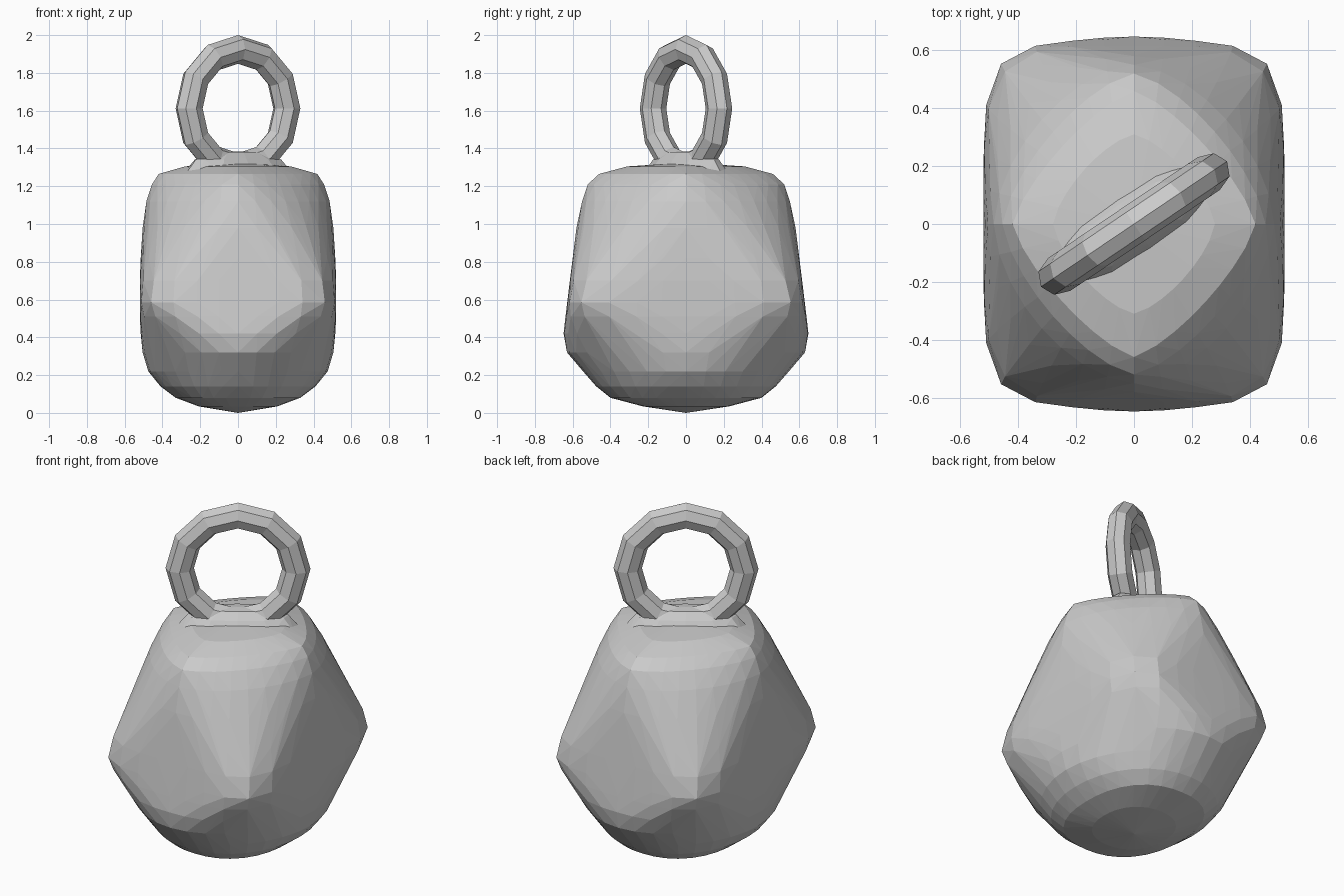
import bpy, bmesh, math

if "Cube" in bpy.data.objects:
    bpy.data.objects.remove(bpy.data.objects["Cube"])

SEG = 32
# Body levels: z, half width x, half width y, squareness (1 = diamond, high = box)
LEVELS = [
    (0.035, 0.21, 0.23, 2.2), (0.08, 0.33, 0.40, 2.3), (0.14, 0.41, 0.475, 2.1),
    (0.22, 0.475, 0.545, 1.95), (0.32, 0.505, 0.63, 2.0), (0.42, 0.515, 0.648, 2.6),
    (0.51, 0.52, 0.638, 4.0), (0.585, 0.52, 0.627, 5.6), (0.70, 0.52, 0.615, 4.5),
    (0.82, 0.515, 0.60, 3.0), (0.98, 0.505, 0.58, 2.1), (1.12, 0.485, 0.55, 1.65),
    (1.21, 0.455, 0.52, 1.42), (1.265, 0.42, 0.46, 1.3), (1.305, 0.28, 0.31, 1.4),
]


def stacked_hull(name, levels, seg, bottom, top):
    """Wrap a taut faceted skin over stacked superellipse rings."""
    bm = bmesh.new()
    for z, a, b, n in levels:
        for i in range(seg):
            t = 2 * math.pi * i / seg
            c, s = math.cos(t), math.sin(t)
            r = (abs(c) ** n + abs(s) ** n) ** (-1 / n)
            bm.verts.new((a * c * r, b * s * r, z))
    bm.verts.new((0, 0, bottom))
    bm.verts.new((0, 0, top))
    res = bmesh.ops.convex_hull(bm, input=bm.verts[:])
    # drop points that ended up inside the skin
    inside = {v for v in res["geom_interior"] if isinstance(v, bmesh.types.BMVert)}
    bmesh.ops.delete(bm, geom=list(inside), context='VERTS')
    bmesh.ops.recalc_face_normals(bm, faces=bm.faces)
    mesh = bpy.data.meshes.new(name)
    bm.to_mesh(mesh)
    bm.free()
    obj = bpy.data.objects.new(name, mesh)
    bpy.context.collection.objects.link(obj)
    return obj


# Weight body
stacked_hull("bell_body", LEVELS, SEG, 0.0, 1.325)

# Low mound where the ring grows out of the body
turn = math.radians(34)
collar = stacked_hull("ring_collar",
                      [(1.27, 0.33, 0.13, 2.5), (1.34, 0.27, 0.085, 2.5), (1.38, 0.18, 0.05, 2.5)],
                      12, 1.26, 1.385)
collar.rotation_euler = (0, 0, turn)

# Faceted carrying ring, set diagonally and slightly flattened
bpy.ops.mesh.primitive_torus_add(
    major_segments=12, minor_segments=8, major_radius=0.312, minor_radius=0.076,
    location=(0, 0, 1.612), rotation=(math.pi / 2, 0, turn))
ring = bpy.context.object
ring.name = "top_ring"
ring.scale = (1, 1, 0.9)
